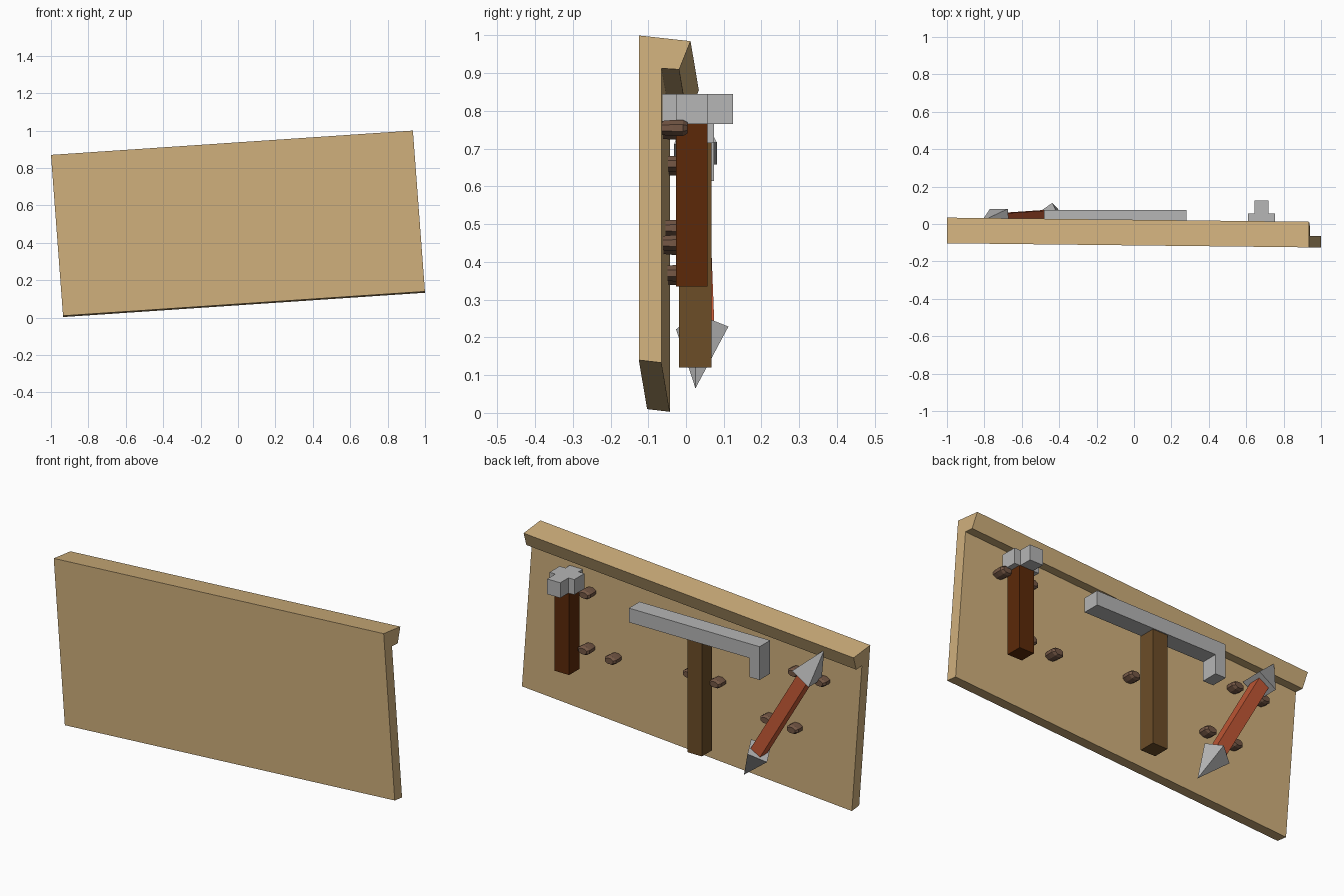
import bpy, bmesh, math
from mathutils import Vector, Matrix

cube = bpy.data.objects.get("Cube")
if cube:
    bpy.data.objects.remove(cube, do_unlink=True)


def material(name, r, g, b):
    m = bpy.data.materials.new(name)
    m.use_nodes = True
    col = [(c / 255) ** 2.2 for c in (r, g, b)] + [1.0]
    m.diffuse_color = col
    bsdf = next(n for n in m.node_tree.nodes if n.type == 'BSDF_PRINCIPLED')
    bsdf.inputs["Base Color"].default_value = col
    return m


PINE = material("pale_wood", 206, 174, 123)
STEEL = material("grey_metal", 180, 180, 180)
DARK = material("dark_red_wood", 92, 45, 17)
BROWN = material("brown_wood", 108, 78, 44)
RED = material("red_wood", 194, 89, 56)
PEG = material("peg_wood", 116, 88, 71)


def finish(name, bm, mat):
    bmesh.ops.recalc_face_normals(bm, faces=bm.faces)
    me = bpy.data.meshes.new(name)
    bm.to_mesh(me)
    bm.free()
    me.materials.append(mat)
    ob = bpy.data.objects.new(name, me)
    bpy.context.collection.objects.link(ob)
    return ob


def prism(name, outline, offset, mat):
    """Extrude a closed 3D outline along an offset."""
    bm = bmesh.new()
    face = bm.faces.new([bm.verts.new(p) for p in outline])
    ext = bmesh.ops.extrude_face_region(bm, geom=[face])
    verts = [v for v in ext["geom"] if isinstance(v, bmesh.types.BMVert)]
    bmesh.ops.translate(bm, verts=verts, vec=offset)
    return finish(name, bm, mat)


def box(name, lo, hi, mat):
    (x0, y0, z0), (x1, y1, z1) = lo, hi
    return prism(name, [(x0, y0, z0), (x1, y0, z0), (x1, y1, z0), (x0, y1, z0)],
                 (0, 0, z1 - z0), mat)


def rod(name, start, end, r0, r1, turn, mat):
    """Four sided bar or point running from start to end."""
    start, end = Vector(start), Vector(end)
    axis = (end - start).normalized()
    side = (Vector((0, 1, 0)) - axis * axis.y).normalized()
    frame = Matrix((side, axis.cross(side), axis)).transposed().to_4x4()
    bm = bmesh.new()
    bmesh.ops.create_cone(bm, cap_ends=True, segments=4, radius1=r0, radius2=r1,
                          depth=(end - start).length,
                          matrix=Matrix.Translation((start + end) / 2) @ frame
                          @ Matrix.Rotation(turn, 4, 'Z'))
    bmesh.ops.remove_doubles(bm, verts=bm.verts, dist=0.0005)
    return finish(name, bm, mat)


# Tilted rack board with an overhanging top lip
section = [(0, 0), (0.137, -0.015), (0.107, -0.09), (0.06, -0.087),
           (0.06, -0.867), (0, -0.86)]
prism("rack_board", [(0.935 - 0.075 * dz, -0.125 + dy, 1.0 + dz) for dy, dz in section],
      (-1.935, 0.022, -0.13), PINE)

# Pegs: rounded stubs in pairs, one pair to each tool rest
pairs = [(0.75, 0.755), (0.60, 0.45), (-0.01, 0.49), (-0.62, 0.66), (-0.46, 0.37)]
for i, (px, pz) in enumerate(pairs):
    for side, (x, z) in (("left", (px, pz)), ("right", (px - 0.155, pz - 0.01))):
        bm = bmesh.new()
        rings = []
        for y, s in ((-0.07, 0.85), (-0.035, 1.0), (-0.008, 1.0), (0.004, 0.7)):
            rings.append([bm.verts.new((x + 0.036 * s * math.cos(a), y,
                                        z + 0.023 * s * math.sin(a)))
                          for a in [k * math.pi / 4 + math.pi / 8 for k in range(8)]])
        for a, b in zip(rings, rings[1:]):
            for k in range(8):
                bm.faces.new((a[k], a[(k + 1) % 8], b[(k + 1) % 8], b[k]))
        bm.faces.new(rings[0])
        bm.faces.new(rings[-1])
        finish(f"peg_{i + 1}_{side}", bm, PEG)

# Hammer: square handle under a cross shaped head
box("hammer_handle", (0.64, -0.027, 0.335), (0.724, 0.057, 0.77), DARK)
cx, w, n = 0.682, 0.072, 0.038
cross = [(-n, -0.065), (n, -0.065), (n, -0.027), (w, -0.027), (w, 0.057), (n, 0.057),
         (n, 0.125), (-n, 0.125), (-n, 0.057), (-w, 0.057), (-w, -0.027), (-n, -0.027)]
prism("hammer_head", [(cx + x, y, 0.765) for x, y in cross], (0, 0, 0.08), STEEL)

# Hooked tool: long bar with a downturned end
box("hook_handle", (-0.14, -0.018, 0.12), (-0.055, 0.068, 0.717), BROWN)
hook = [(0.28, 0.715), (0.28, 0.79), (-0.48, 0.79), (-0.48, 0.615),
        (-0.42, 0.615), (-0.42, 0.715)]
prism("hook_head", [(x, -0.014, z) for x, z in hook], (0, 0.088, 0), STEEL)

# Slanted spear with a point at each end
upper, lower = (-0.72, 0.025, 0.685), (-0.455, 0.043, 0.225)
rod("spear_shaft", lower, upper, 0.045, 0.045, math.pi / 4, RED)
rod("spear_upper_point", upper, (-0.815, 0.015, 0.84), 0.08, 0, math.pi / 4, STEEL)
rod("spear_lower_point", lower, (-0.355, 0.025, 0.065), 0.072, 0, 0.25, STEEL)
